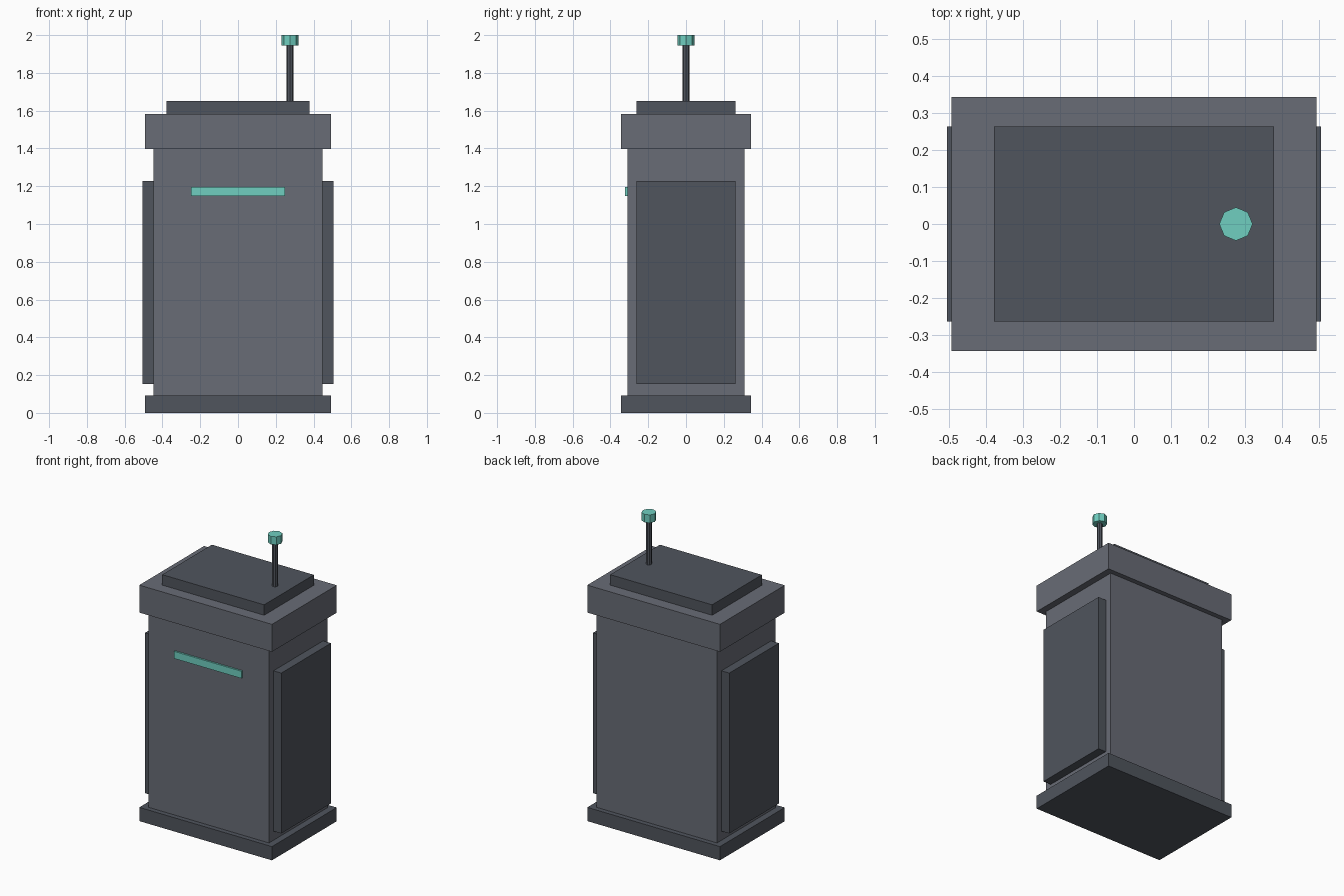
import bpy

if "Cube" in bpy.data.objects:
    bpy.data.objects.remove(bpy.data.objects["Cube"])


def material(name, rgb):
    mat = bpy.data.materials.new(name)
    mat.diffuse_color = (*rgb, 1)
    mat.use_nodes = True
    mat.node_tree.nodes["Principled BSDF"].inputs["Base Color"].default_value = mat.diffuse_color
    return mat


GREY = material("grey_metal", (0.14, 0.15, 0.18))
DARK = material("dark_metal", (0.08, 0.09, 0.11))
TEAL = material("teal_light", (0.16, 0.62, 0.53))


def finish(name, mat):
    obj = bpy.context.object
    obj.name = name
    obj.data.materials.append(mat)
    return obj


def box(name, x, y, z, mat):
    """Box from (min, max) ranges on each axis."""
    ranges = (x, y, z)
    bpy.ops.mesh.primitive_cube_add(size=1, location=[(a + b) / 2 for a, b in ranges])
    obj = finish(name, mat)
    obj.scale = [b - a for a, b in ranges]
    bpy.ops.object.transform_apply(location=False, rotation=False, scale=True)


def post(name, radius, z0, z1, mat):
    """Eight-sided upright cylinder on the antenna axis."""
    bpy.ops.mesh.primitive_cylinder_add(
        vertices=8, radius=radius, depth=z1 - z0, location=(0.275, 0, (z0 + z1) / 2))
    finish(name, mat)


# Cabinet stack
box("base_plinth", (-0.492, 0.492), (-0.343, 0.343), (0, 0.092), DARK)
box("cabinet_body", (-0.447, 0.447), (-0.31, 0.31), (0.092, 1.398), GREY)
box("cabinet_head", (-0.492, 0.492), (-0.343, 0.343), (1.398, 1.582), GREY)
box("top_plate", (-0.378, 0.378), (-0.263, 0.263), (1.582, 1.652), DARK)

# Side panels
for side, x in (("left", (-0.505, -0.447)), ("right", (0.447, 0.505))):
    box(f"{side}_panel", x, (-0.263, 0.263), (0.153, 1.228), DARK)

# Front light strip
box("light_strip", (-0.25, 0.25), (-0.322, -0.31), (1.147, 1.195), TEAL)

# Antenna with beacon
post("antenna_rod", 0.0175, 1.652, 1.946, DARK)
post("antenna_beacon", 0.045, 1.946, 2.0, TEAL)
